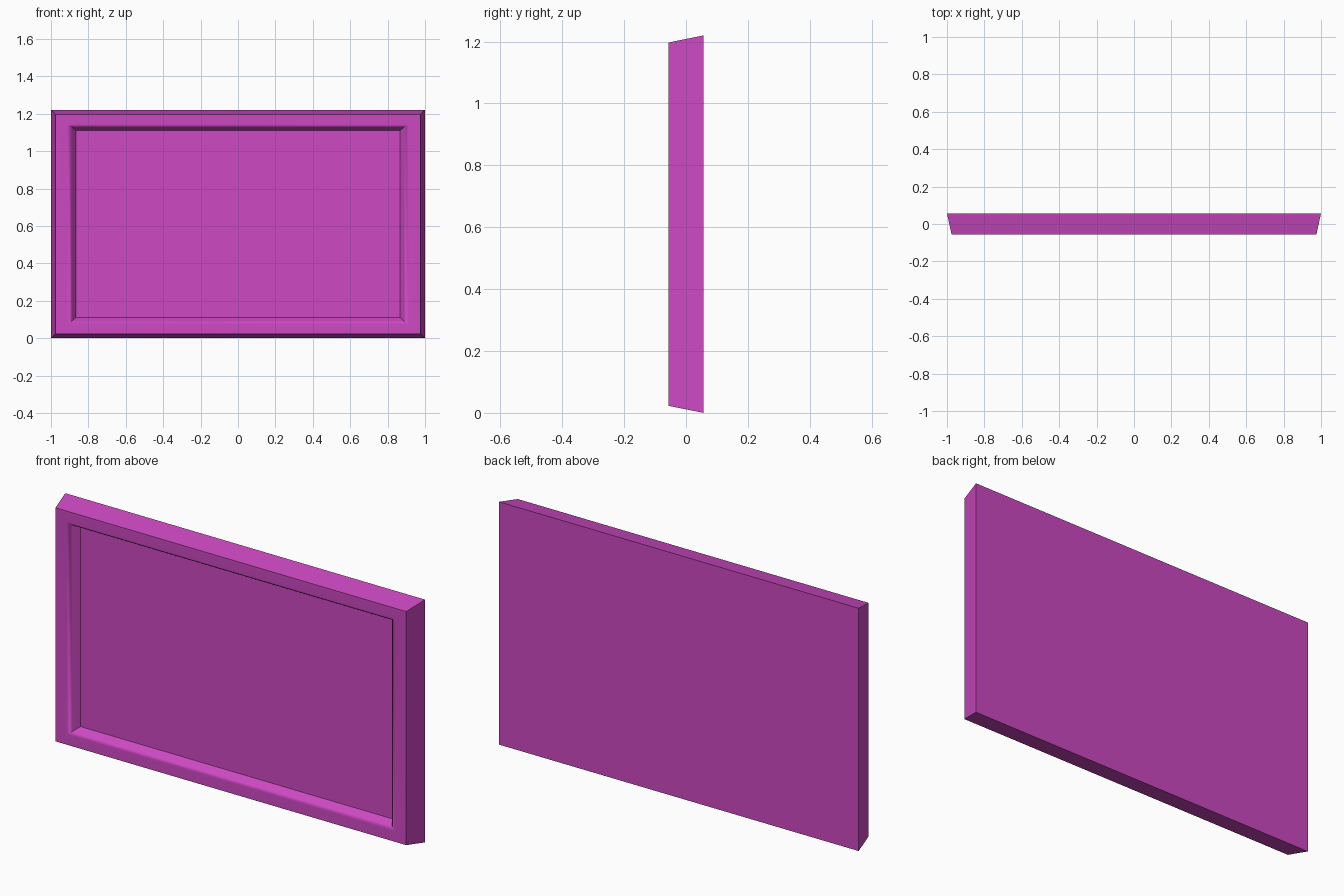
import bpy
import bmesh
from math import radians

cube = bpy.data.objects.get("Cube")
if cube:
    bpy.data.objects.remove(cube, do_unlink=True)

# Single magenta colour
magenta = bpy.data.materials.new("magenta")
magenta.use_nodes = True
colour = (0.61, 0.066, 0.54, 1)
magenta.diffuse_color = colour
magenta.node_tree.nodes["Principled BSDF"].inputs["Base Color"].default_value = colour

MID_Z = 0.61
BACK, FRONT = 0.057, -0.057

# Nested rectangles from back to recessed panel: half width, half height, y
RINGS = [
    (1.0, 0.61, BACK),
    (0.975, 0.587, FRONT),
    (0.912, 0.533, FRONT),
    (0.898, 0.525, FRONT + 0.003),
    (0.888, 0.518, FRONT + 0.012),
    (0.866, 0.5, FRONT + 0.043),
]


def add_ring(bm, half_w, half_h, y):
    corners = ((-1, -1), (1, -1), (1, 1), (-1, 1))
    return [bm.verts.new((sx * half_w, y, MID_Z + sz * half_h)) for sx, sz in corners]


def bridge(bm, a, b):
    for i in range(4):
        j = (i + 1) % 4
        bm.faces.new((a[i], a[j], b[j], b[i]))


# Tapered tray: flat back, raised frame, rounded lip and recessed panel
bm = bmesh.new()
rings = [add_ring(bm, *ring) for ring in RINGS]
for outer, inner in zip(rings, rings[1:]):
    bridge(bm, outer, inner)
bm.faces.new(rings[0])
bm.faces.new(rings[-1])
bmesh.ops.recalc_face_normals(bm, faces=bm.faces)

mesh = bpy.data.meshes.new("framed_panel")
bm.to_mesh(mesh)
bm.free()
mesh.materials.append(magenta)
panel = bpy.data.objects.new("framed_panel", mesh)
bpy.context.collection.objects.link(panel)

# Smooth lip, crisp outer edges and panel border
bpy.context.view_layer.objects.active = panel
panel.select_set(True)
bpy.ops.object.shade_smooth_by_angle(angle=radians(40))
weighted = panel.modifiers.new("flat_frame", "WEIGHTED_NORMAL")
weighted.keep_sharp = True
